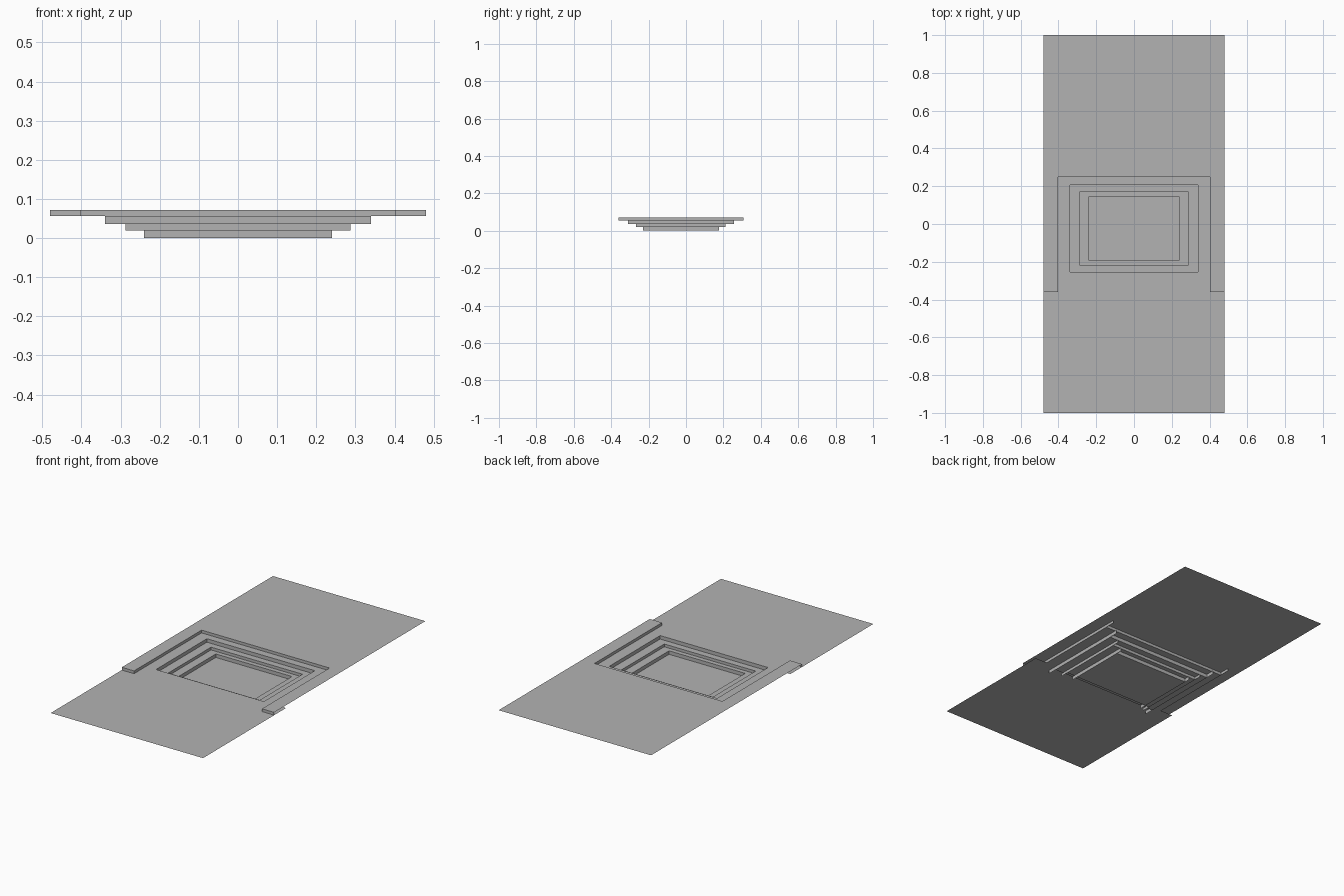
import bpy
import bmesh

cube = bpy.data.objects.get("Cube")
if cube:
    bpy.data.objects.remove(cube, do_unlink=True)

stone = bpy.data.materials.new("grey_stone")
stone.use_nodes = True
colour = (0.45, 0.45, 0.45, 1)
stone.diffuse_color = colour
stone.node_tree.nodes["Principled BSDF"].inputs["Base Color"].default_value = colour


def build(name, quads):
    """Make one flat-shaded sheet object from a list of four-corner faces."""
    bm = bmesh.new()
    for quad in quads:
        bm.faces.new([bm.verts.new(p) for p in quad])
    bmesh.ops.remove_doubles(bm, verts=bm.verts, dist=0.0001)
    mesh = bpy.data.meshes.new(name)
    bm.to_mesh(mesh)
    bm.free()
    mesh.materials.append(stone)
    obj = bpy.data.objects.new(name, mesh)
    bpy.context.scene.collection.objects.link(obj)


def floor(x0, x1, y0, y1, z):
    return [(x0, y0, z), (x1, y0, z), (x1, y1, z), (x0, y1, z)]


def wall_x(x0, x1, y, z0, z1):
    return [(x0, y, z0), (x1, y, z0), (x1, y, z1), (x0, y, z1)]


def wall_y(x, y0, y1, z0, z1):
    return [(x, y0, z0), (x, y1, z0), (x, y1, z1), (x, y0, z1)]


HALF = 0.48             # half width of the ground
OPEN, BACK, FRONT = 0.403, 0.248, -0.36
TOP, LOW = 0.072, 0.056

# Each step: half width, front, back, wall front, wall back, foot height
steps = [
    (0.34, -0.253, 0.206, -0.31, 0.257, 0.036),
    (0.288, -0.216, 0.169, -0.267, 0.21, 0.02),
    (0.24, -0.19, 0.143, -0.23, 0.176, 0.0),
]

# Upper ground: back field and two side arms
build("upper_ground", [
    floor(-HALF, HALF, BACK, 1, TOP),
    floor(-HALF, -OPEN, FRONT, BACK, TOP),
    floor(OPEN, HALF, FRONT, BACK, TOP),
])

# Outer kerb: back, sides running on under the ground, and arm ends
build("outer_kerb", [wall_x(-OPEN, OPEN, BACK, LOW, TOP)]
      + [wall_y(s * OPEN, FRONT, 0.307, LOW, TOP) for s in (-1, 1)]
      + [wall_x(-HALF, -OPEN, FRONT, LOW, TOP),
         wall_x(OPEN, HALF, FRONT, LOW, TOP)])

# Lower ground: full width in front, narrow around the pit
w, front, back = steps[0][:3]
build("lower_ground", [
    floor(-HALF, HALF, -1, front, LOW),
    floor(-OPEN, -w, front, BACK, LOW),
    floor(w, OPEN, front, BACK, LOW),
    floor(-w, w, back, BACK, LOW),
])

# Stepped pit: four risers per step, then a tread or the pit floor
z_top = LOW
for i, (w, front, back, wall_front, wall_back, z) in enumerate(steps):
    build(f"riser_{i + 1}",
          [wall_x(-w, w, y, z, z_top) for y in (front, back)]
          + [wall_y(s * w, wall_front, wall_back, z, z_top) for s in (-1, 1)])
    if i + 1 < len(steps):
        iw, ifront, iback = steps[i + 1][:3]
        build(f"tread_{i + 1}", [
            floor(-w, w, front, ifront, z),
            floor(-w, w, iback, back, z),
            floor(-w, -iw, ifront, iback, z),
            floor(iw, w, ifront, iback, z),
        ])
    else:
        build("pit_floor", [floor(-w, w, front, back, z)])
    z_top = z
